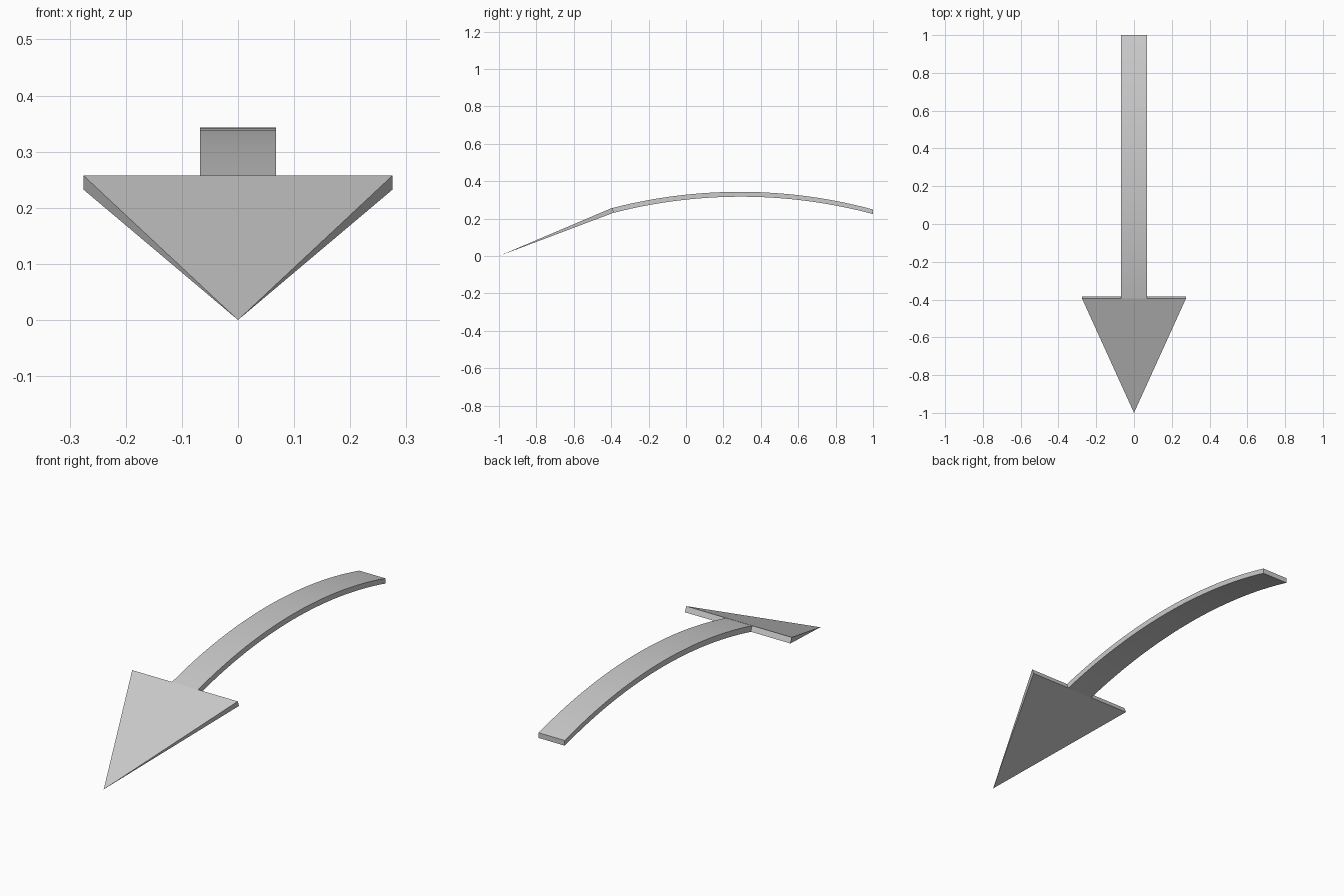
import bpy
from math import sqrt

if "Cube" in bpy.data.objects:
    bpy.data.objects.remove(bpy.data.objects["Cube"])

RADIUS, APEX_Y, APEX_Z, THICK = 2.73, 0.288, 0.343, 0.0245


def make_part(name, verts, faces):
    mesh = bpy.data.meshes.new(name)
    mesh.from_pydata(verts, [], faces)
    obj = bpy.data.objects.new(name, mesh)
    bpy.context.collection.objects.link(obj)
    return obj


def arc_z(y):
    return APEX_Z - RADIUS + sqrt(RADIUS ** 2 - (y - APEX_Y) ** 2)


# Arrow head: wedge tapering from a thin back face to a point on the ground
w = 0.275
make_part("arrow_head",
          [(0, -1, 0), (-w, -0.395, 0.257), (w, -0.395, 0.257),
           (w, -0.385, 0.232), (-w, -0.385, 0.232)],
          [(0, 2, 1), (0, 4, 3), (0, 1, 4), (0, 3, 2), (1, 2, 3, 4)])

# Curved shaft: rectangular section swept along a circular arc
steps, h = 32, 0.068
verts, faces = [], []
for i in range(steps + 1):
    t = i / steps
    y_top = -0.395 + 1.395 * t
    y_low = -0.385 + 1.385 * t
    z = arc_z(y_top)
    z_low = arc_z(y_low) - THICK - 0.003 * (1 - t)
    verts += [(-h, y_top, z), (h, y_top, z), (h, y_low, z_low), (-h, y_low, z_low)]
for i in range(steps):
    a, b = 4 * i, 4 * i + 4
    for j in range(4):
        k = (j + 1) % 4
        faces.append((a + j, a + k, b + k, b + j))
faces += [(3, 2, 1, 0), tuple(4 * steps + j for j in range(4))]
shaft = make_part("arrow_shaft", verts, faces)

# Smooth the bend while keeping the long edges crisp
bpy.context.view_layer.objects.active = shaft
shaft.select_set(True)
bpy.ops.object.shade_smooth_by_angle()
